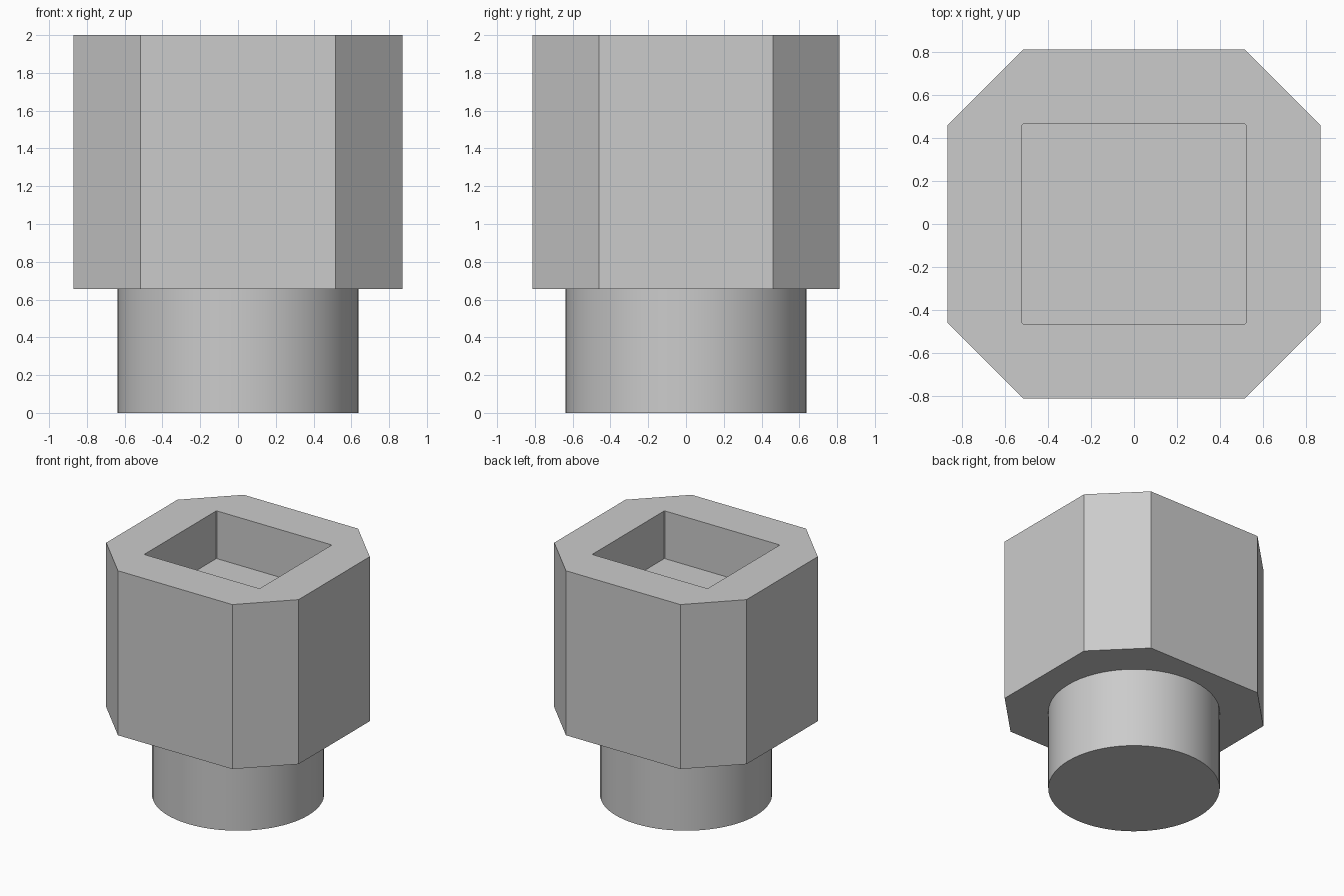
import bpy
import bmesh
import math

cube = bpy.data.objects.get("Cube")
if cube:
    bpy.data.objects.remove(cube, do_unlink=True)

grey = bpy.data.materials.new("light_grey")
grey.use_nodes = True
colour = (0.6, 0.6, 0.6, 1)
grey.diffuse_color = colour
grey.node_tree.nodes["Principled BSDF"].inputs["Base Color"].default_value = colour

SHOULDER, TOP, FLOOR = 0.655, 2.0, 1.61


def cut_rectangle(half_x, half_y, cut):
    """Outline of a rectangle with its four corners cut at 45 degrees."""
    x, y = half_x - cut, half_y - cut
    return [(half_x, -y), (half_x, y), (x, half_y), (-x, half_y),
            (-half_x, y), (-half_x, -y), (-x, -half_y), (x, -half_y)]


# Head: chamfered block with a rectangular socket sunk into its top
bm = bmesh.new()
outer = cut_rectangle(0.87, 0.8125, 0.353)
socket = cut_rectangle(0.522, 0.467, 0.006)
levels = [(outer, SHOULDER), (outer, TOP), (socket, TOP), (socket, FLOOR)]
rings = [[bm.verts.new((x, y, z)) for x, y in outline] for outline, z in levels]
for low, high in zip(rings, rings[1:]):
    for i in range(len(low)):
        j = (i + 1) % len(low)
        bm.faces.new((low[i], low[j], high[j], high[i]))
bm.faces.new(rings[0][::-1])
bm.faces.new(rings[-1])
bmesh.ops.recalc_face_normals(bm, faces=bm.faces)
mesh = bpy.data.meshes.new("socket_head")
bm.to_mesh(mesh)
bm.free()
head = bpy.data.objects.new("socket_head", mesh)
bpy.context.collection.objects.link(head)
mesh.materials.append(grey)

# Shank: round stub that runs a little way into the head
height = SHOULDER + 0.05
bpy.ops.mesh.primitive_cylinder_add(vertices=64, radius=0.638, depth=height,
                                    location=(0, 0, height / 2))
shank = bpy.context.object
shank.name = "round_shank"
shank.data.materials.append(grey)
bpy.ops.object.shade_smooth_by_angle(angle=math.radians(30))
